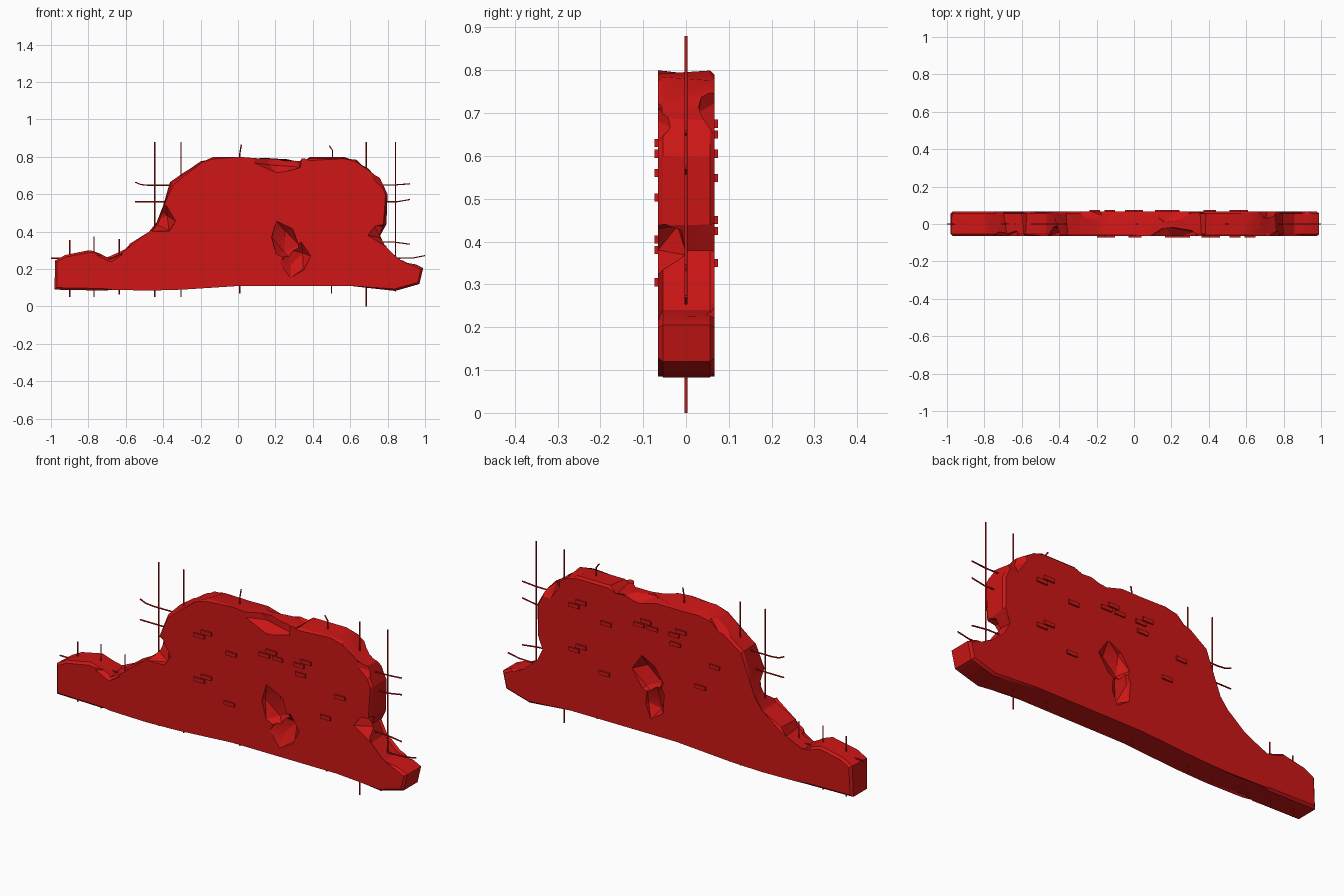
import bpy, bmesh, random
from mathutils import Vector, Matrix

if "Cube" in bpy.data.objects:
    bpy.data.objects.remove(bpy.data.objects["Cube"])

random.seed(4)
red = bpy.data.materials.new("red_concrete")
red.diffuse_color = (0.62, 0.008, 0.008, 1)
red.use_nodes = True
red.node_tree.nodes["Principled BSDF"].inputs["Base Color"].default_value = red.diffuse_color
FRONT, BACK = -0.065, 0.067


def make_object(name, bm):
    mesh = bpy.data.meshes.new(name)
    bm.to_mesh(mesh)
    bm.free()
    ob = bpy.data.objects.new(name, mesh)
    bpy.context.collection.objects.link(ob)
    mesh.materials.append(red)
    return ob


# Broken wall silhouette (x, z)
outline = [(-.98, .09), (-.72, .085), (-.67, .10), (-.47, .085), (-.30, .09),
           (.01, .11), (.60, .11), (.84, .083), (.97, .12),
           (.99, .205), (.95, .225), (.86, .24), (.785, .31), (.765, .38),
           (.795, .44), (.80, .60), (.76, .69), (.715, .725), (.635, .785),
           (.57, .80), (.385, .80), (.36, .78), (.21, .795), (.01, .80),
           (-.135, .80), (-.20, .78), (-.365, .665), (-.40, .54), (-.435, .45),
           (-.47, .39), (-.58, .335), (-.60, .295), (-.70, .25), (-.74, .28),
           (-.80, .30), (-.925, .275), (-.98, .245)]

# Slab: each rim corner pulled in a little on one face for a ragged edge
bm = bmesh.new()
front, back = [], []
for i, (x, z) in enumerate(outline):
    pull = 0 if i < 10 else random.uniform(0, .022)
    inward = (Vector((.2, 0, .35)) - Vector((x, 0, z))).normalized() * pull
    side = random.random() < .5
    front.append(bm.verts.new(Vector((x, FRONT, z)) + (inward if side else Vector())))
    back.append(bm.verts.new(Vector((x, BACK, z)) + (Vector() if side else inward)))
caps = [bm.faces.new(front), bm.faces.new(back[::-1])]
n = len(outline)
for i in range(n):
    j = (i + 1) % n
    bm.faces.new((front[j], front[i], back[i], back[j]))
rim = list({e for f in caps for e in f.edges})
bmesh.ops.bevel(bm, geom=rim, offset=.011, segments=1, affect='EDGES')
bmesh.ops.recalc_face_normals(bm, faces=bm.faces)
wall = make_object("broken_wall", bm)

# Chips and craters: centre, half sizes, tilt about y
chips = [
    ((.25, FRONT, .35), (.085, .055, .11), -.4),    # front crater, upper
    ((.31, FRONT, .25), (.075, .05, .09), .3),      # front crater, lower
    ((.16, BACK, .40), (.085, .055, .11), .4),      # back crater, upper
    ((.13, BACK, .29), (.065, .05, .11), -.2),      # back crater, lower
    ((.22, FRONT - .01, .80), (.16, .065, .10), .1),
    ((-.26, BACK, .79), (.18, .07, .07), -.5),
    ((.22, BACK + .01, .82), (.17, .07, .06), 0),
    ((-.42, FRONT, .47), (.10, .06, .07), .5),
    ((.80, FRONT, .39), (.10, .075, .06), .2),
    ((.80, FRONT - .01, .68), (.09, .05, .06), .4),
    ((.75, BACK + .01, .74), (.11, .05, .10), .3),
    ((-.68, FRONT, .30), (.08, .05, .06), 0),
    ((.93, BACK, .27), (.09, .06, .05), .2),
]
for loc, size, tilt in chips:
    bm = bmesh.new()
    bmesh.ops.create_icosphere(bm, subdivisions=1, radius=1)
    for v in bm.verts:
        v.co *= random.uniform(.85, 1.15)
    bm.transform(Matrix.LocRotScale(Vector(loc), Matrix.Rotation(tilt, 3, 'Y'), Vector(size)))
    cutter = make_object("chip_cutter", bm)
    cutter.hide_render = True
    mod = wall.modifiers.new("chip", 'BOOLEAN')
    mod.operation, mod.solver, mod.object = 'DIFFERENCE', 'EXACT', cutter
    bpy.context.view_layer.objects.active = wall
    bpy.ops.object.modifier_apply(modifier=mod.name)
    bpy.data.objects.remove(cutter)

bpy.ops.object.select_all(action='DESELECT')
wall.select_set(True)
bpy.context.view_layer.objects.active = wall
bpy.ops.object.shade_smooth_by_angle(angle=.45)

# Exposed bricks: same pattern on the front and, turned half round, on the back
clusters = [(-.15, .605), (.215, .605), (.41, .605), (-.15, .38)]
bricks = [(.01, .56), (.40, .56), (.62, .503), (0, .305), (.54, .38)]
for x, z in clusters:
    bricks += [(x + .02, z + .025), (x - .02, z)]
bricks.append((.27, .605))
for name, face in (("front_bricks", FRONT), ("back_bricks", BACK)):
    bm = bmesh.new()
    for x, z in bricks:
        if face > 0:
            x, z = .41 - x, z + .045
        bmesh.ops.create_cube(bm, size=1, matrix=Matrix.LocRotScale(
            Vector((x, face, z)), None, Vector((.058, .016, .019))))
    make_object(name, bm)

# Reinforcing bars (x, z paths in the middle of the slab)
bars = [[(x, lo), (x, hi)] for x, lo, hi in (
    (-.90, .05, .355), (-.77, .05, .375), (-.635, .065, .36), (-.445, .05, .88),
    (-.305, .05, .88), (.685, 0, .88), (.842, .08, .88))]
bars += [
    [(.01, .07), (.01, .82), (.018, .865)],
    [(.50, .07), (.505, .80), (.505, .835), (.488, .86)],
    [(-.55, .665), (-.52, .652), (-.48, .648), (.84, .65), (.92, .656)],
    [(-.55, .56), (.78, .56), (.85, .56), (.92, .572)],
    [(.55, .345), (.83, .345), (.92, .333)],
    [(-1.0, .258), (.86, .258), (.94, .26), (1.0, .272)],
]
curve = bpy.data.curves.new("rebar", 'CURVE')
curve.dimensions = '3D'
curve.bevel_depth = .0035
curve.bevel_resolution = 1
curve.use_fill_caps = True
curve.materials.append(red)
for path in bars:
    spline = curve.splines.new('POLY')
    spline.points.add(len(path) - 1)
    for p, (x, z) in zip(spline.points, path):
        p.co = (x, 0, z, 1)
rebar = bpy.data.objects.new("rebar", curve)
bpy.context.collection.objects.link(rebar)
